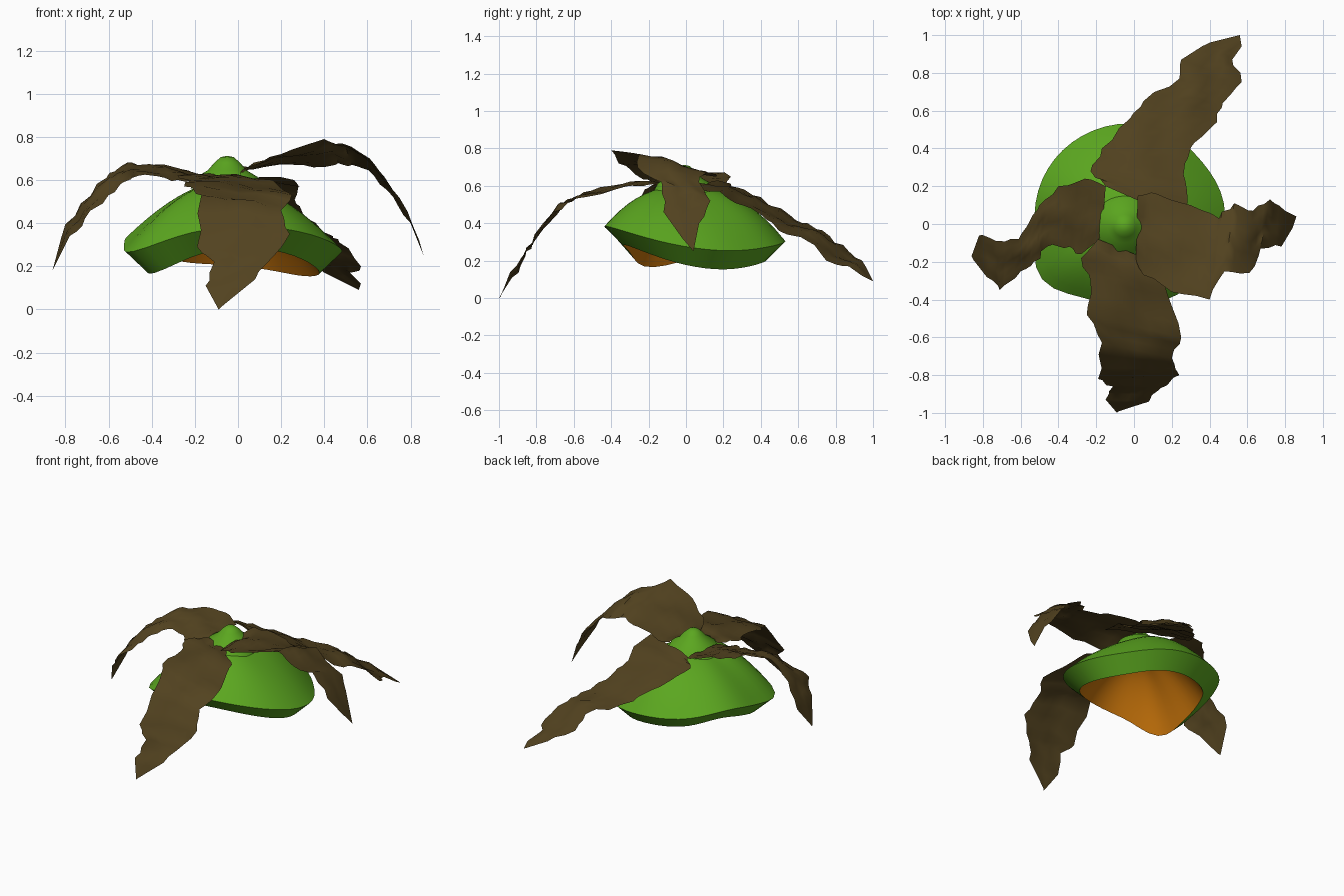
import bpy, bmesh, math, random
from mathutils import Vector

random.seed(4)
if "Cube" in bpy.data.objects:
    bpy.data.objects.remove(bpy.data.objects["Cube"], do_unlink=True)


def material(name, color):
    mat = bpy.data.materials.new(name)
    mat.use_nodes = True
    mat.diffuse_color = (*color, 1)
    mat.node_tree.nodes["Principled BSDF"].inputs["Base Color"].default_value = (*color, 1)
    return mat


green = material("leaf green", (.105, .385, .014))
orange = material("flesh orange", (.56, .17, .003))
brown = material("dry brown", (.085, .055, .014))


def finish(name, bm, mat, angle):
    mesh = bpy.data.meshes.new(name)
    bm.to_mesh(mesh)
    bm.free()
    mesh.materials.append(mat)
    obj = bpy.data.objects.new(name, mesh)
    bpy.context.collection.objects.link(obj)
    bpy.ops.object.select_all(action="DESELECT")
    obj.select_set(True)
    bpy.context.view_layer.objects.active = obj
    bpy.ops.object.shade_smooth_by_angle(angle=math.radians(angle))


def grid_faces(bm, rows, closed):
    """Bridge neighbouring rows of points with quads."""
    rows = [[bm.verts.new(p) for p in row] for row in rows]
    for a, b in zip(rows, rows[1:]):
        count = len(a)
        for i in range(count if closed else count - 1):
            j = (i + 1) % count
            bm.faces.new((a[i], a[j], b[j], b[i]))
    bmesh.ops.remove_doubles(bm, verts=bm.verts, dist=.0005)


def face_toward(bm, sign):
    """Make an open sheet face up (+1) or down (-1)."""
    bmesh.ops.recalc_face_normals(bm, faces=bm.faces)
    bm.normal_update()
    if sign * sum(f.normal.z * f.calc_area() for f in bm.faces) < 0:
        bmesh.ops.reverse_faces(bm, faces=bm.faces)


SEGMENTS = 48
APEX = Vector((-.05, -.01, .6))
RIM_CENTRE = Vector((-.02, .048, 0))


def bump(turn, degrees, width):
    return math.exp(-((turn - math.radians(degrees)) / width) ** 2)


def rim_point(turn, scale, drop):
    """Point on the warped rim, with one pulled-out corner."""
    corner = bump(turn, 217, .33)
    scale *= 1 + .16 * corner - .05 * bump(turn, 40, .45)
    height = .305 - .04 * math.sin(turn) - .04 * math.cos(2 * turn - .35)
    height += .075 * bump(turn, 160, .55) - .04 * corner
    return RIM_CENTRE + Vector((.505 * scale * math.cos(turn),
                                .485 * scale * math.sin(turn), height - drop))


def ring(make):
    return [make(math.tau * i / SEGMENTS) for i in range(SEGMENTS)]


def dome_point(turn, s, top, scale, drop, power):
    """Point down a dome from its top to the rim, rounder at front and back."""
    rim = rim_point(turn, scale, drop)
    point = top.lerp(rim, s)
    point.z = top.z - (top.z - rim.z) * s ** (power + .6 * math.sin(turn) ** 2)
    return point


# Domed cap with its turned-under rim
bm = bmesh.new()
rows = [ring(lambda t, k=k: dome_point(t, k / 10, APEX, 1, 0, 1.7)) for k in range(11)]
rows.append(ring(lambda t: rim_point(t, .79, .1)))
grid_faces(bm, rows, True)
face_toward(bm, 1)
finish("cap", bm, green, 40)

# Hollow flesh lining inside the cap
bm = bmesh.new()
inner_top = APEX - Vector((0, 0, .06))
grid_faces(bm, [ring(lambda t, k=k: dome_point(t, k / 10, inner_top, .79, .1, 1.7))
                for k in range(11)], True)
face_toward(bm, -1)
finish("lining", bm, orange, 60)

# Pointed knob in the middle of the cap
bm = bmesh.new()
profile = [(0, .712), (.03, .706), (.06, .68), (.09, .645), (.14, .615), (.17, .56)]
grid_faces(bm, [ring(lambda t, r=r, z=z: Vector((APEX.x + r * math.cos(t),
                                                 APEX.y + r * math.sin(t), z)))
                for r, z in profile], True)
face_toward(bm, 1)
finish("knob", bm, green, 60)


def leaf(name, stations, across=6, steps=3):
    """Ragged sheet lofted between two edges, stations in hundredths."""
    edges = [(Vector(s[:3]) / 100, Vector(s[3:]) / 100) for s in stations]
    rows = []
    for n, (start, end) in enumerate(zip(edges, edges[1:])):
        for k in range(steps):
            pair = [a.lerp(b, k / steps) for a, b in zip(start, end)]
            if k and n < len(edges) - 2:
                for p in pair:
                    p += Vector([random.uniform(-.012, .012) for _ in range(3)])
            rows.append(pair)
    rows.append(edges[-1])
    points = []
    for n, (a, b) in enumerate(rows):
        fade = min(1, (len(rows) - 1 - n) / 5)
        row = []
        for i in range(across + 1):
            u = i / across
            p = a.lerp(b, u)
            # Lengthwise furrows and a slight crown
            p.z += fade * math.sin(math.pi * u) * (.012 + .012 * math.sin(9 * u + n * .7))
            row.append(p)
        points.append(row)
    bm = bmesh.new()
    grid_faces(bm, points, False)
    face_toward(bm, 1)
    finish(name, bm, brown, 60)


# Each station holds one edge point followed by the opposite edge point
leaf("front_leaf", [
    (-19, -8, 62, 3, -17, 61),
    (-28, -18, 62, 13, -26, 60),
    (-23, -30, 60, 18, -38, 58),
    (-25, -48, 57, 25, -60, 53),
    (-17, -63, 53, 20, -71, 46),
    (-19, -82, 29, 24, -80, 35),
    (-11, -86, 22, 14, -87, 22),
    (-15, -93, 11, 8, -94, 14),
    (-9, -100, 0, -8, -99, 1),
])
leaf("back_leaf", [
    (-15, 20, 62, 26, 2, 60),
    (-23, 28, 59, 28, 18, 57),
    (-17, 40, 54, 27, 32, 49),
    (-2, 56, 44, 32, 43, 42),
    (5, 65, 40, 44, 54, 34),
    (24, 77, 33, 47, 64, 31),
    (25, 87, 25, 57, 75, 20),
    (40, 96, 17, 52, 87, 17),
    (56, 100, 9, 57, 94, 12),
])
leaf("left_leaf", [
    (2, 15, 66, 1, -18, 62),
    (12, 16, 66, 5, -27, 66),
    (30, 10, 67, 20, -36, 72),
    (45, 3, 67, 40, -40, 79),
    (53, 11, 67, 48, -25, 77),
    (63, 7, 62, 61, -26, 70),
    (72, 13, 52, 67, -13, 62),
    (80, 7, 40, 78, -12, 46),
    (86, 4, 25, 84, -2, 32),
])
leaf("right_leaf", [
    (-15, 20, 61, -17, -6, 60),
    (-26, 24, 65, -28, -16, 60),
    (-40, 20, 67, -34, -12, 61),
    (-50, 10, 68, -46, -12, 62),
    (-56, 0, 65, -53, -20, 59),
    (-61, -8, 61, -60, -25, 53),
    (-73, -9, 49, -71, -35, 42),
    (-82, -6, 33, -78, -28, 34),
    (-86, -17, 18, -85, -19, 20),
])
